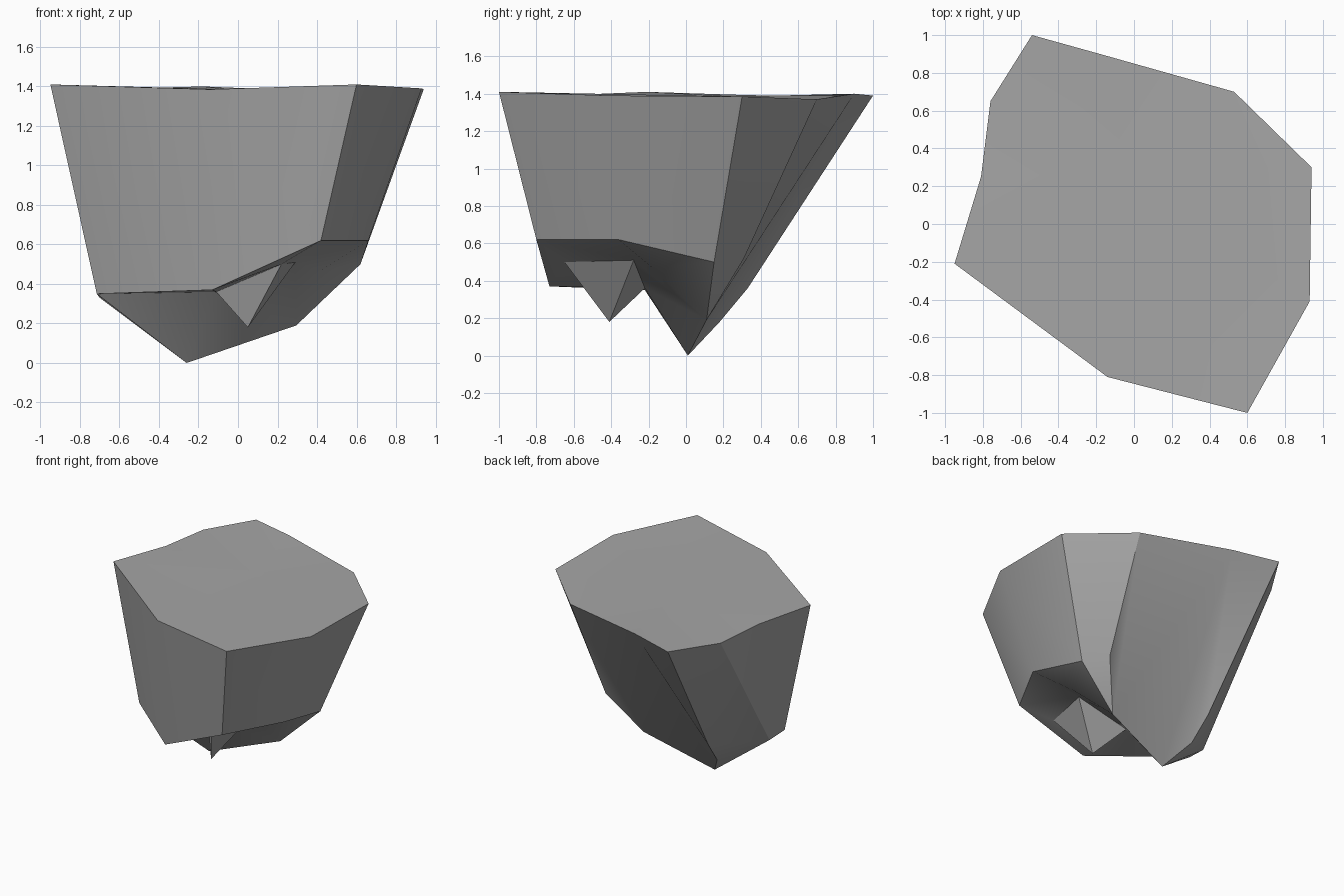
import bpy
import bmesh

default_cube = bpy.data.objects.get("Cube")
if default_cube:
    bpy.data.objects.remove(default_cube, do_unlink=True)

# One grey stone material
stone = bpy.data.materials.new("grey_stone")
stone.use_nodes = True
grey = (0.38, 0.38, 0.38, 1)
stone.diffuse_color = grey
stone.node_tree.nodes["Principled BSDF"].inputs["Base Color"].default_value = grey

# Flat top: the rim corners, going round from the front left, and the middle
corners = {
    "left_front": (0.93, -0.41, 1.39),
    "left_back": (0.94, 0.3, 1.385),
    "back_left": (0.53, 0.7, 1.37),
    "back_mid": (-0.18, 0.9, 1.4),
    "back_right": (-0.54, 1, 1.39),
    "right_back": (-0.76, 0.65, 1.385),
    "right_mid": (-0.81, 0.25, 1.395),
    "right_front": (-0.95, -0.21, 1.41),
    "front_mid": (-0.14, -0.81, 1.385),
    "front_left": (0.6, -1, 1.41),
}
rim = list(corners)
corners["middle"] = (-0.04, 0.27, 1.385)

# Lower ends of the cliffs
corners.update({
    "low_left_front": (0.66, -0.36, 0.62),
    "low_left_back": (0.62, 0.15, 0.5),
    "low_back_left": (0.49, 0.31, 0.52),
    "low_back_right": (-0.43, 0.33, 0.36),
    "low_right_mid": (-0.7, -0.05, 0.33),
    "low_right_front": (-0.715, -0.22, 0.35),
    "low_front_mid": (-0.13, -0.73, 0.37),
    "low_front_left": (0.42, -0.8, 0.62),
})

# Keel under the rock and the overhang in front of it
corners.update({
    "tip": (-0.26, 0.01, 0),
    "keel_left": (0.295, 0.11, 0.19),
    "keel_right": (-0.4, 0.18, 0.18),
    "notch": (0.42, -0.18, 0.47),
    "hang_front": (0.22, -0.65, 0.5),
    "hang_back": (0.29, -0.28, 0.51),
    "hang_right": (-0.11, -0.22, 0.36),
    "spike_tip": (0.05, -0.41, 0.18),
})


def fan(apex, path):
    """Triangles from one corner to each step of a path of corners."""
    return [[apex, a, b] for a, b in zip(path, path[1:])]


def build(name, faces):
    """Make a stone object from faces given as lists of corner names."""
    bm = bmesh.new()
    used = sorted({corner for face in faces for corner in face})
    verts = {corner: bm.verts.new(corners[corner]) for corner in used}
    for face in faces:
        bm.faces.new([verts[corner] for corner in face])
    bmesh.ops.recalc_face_normals(bm, faces=bm.faces[:])
    mesh = bpy.data.meshes.new(name)
    bm.to_mesh(mesh)
    bm.free()
    mesh.materials.append(stone)
    obj = bpy.data.objects.new(name, mesh)
    bpy.context.collection.objects.link(obj)
    bpy.ops.object.select_all(action="DESELECT")
    obj.select_set(True)
    bpy.context.view_layer.objects.active = obj
    bpy.ops.object.shade_smooth_by_angle()


# Top as a fan around its middle
faces = fan("middle", rim + rim[:1])

# Cliffs that drop straight to their own lower corners
for a, b in zip(rim, rim[1:] + rim[:1]):
    if "low_" + a in corners and "low_" + b in corners:
        if a != "back_right":
            faces.append([a, b, "low_" + b, "low_" + a])

# Left end of the keel, with the sloping back above it
faces += fan("keel_left", ["notch", "low_left_back", "low_back_left",
                           "back_left", "back_mid", "tip", "hang_right",
                           "hang_back", "notch"])

# Point of the keel
faces += fan("tip", ["back_mid", "keel_right", "low_right_mid",
                     "low_right_front", "hang_right"])

# Back right corner and right side
faces += fan("low_back_right", ["keel_right", "back_mid", "back_right",
                                "right_back", "low_right_mid", "keel_right"])
faces += fan("low_right_mid", ["right_back", "right_mid"])

# Underside of the front overhang
base = ["hang_front", "hang_back", "hang_right"]
faces += fan("hang_right", ["low_right_front", "low_front_mid", "hang_front"])
faces += fan("low_front_left", ["low_front_mid", "hang_front", "hang_back",
                                "low_left_front"])
faces += fan("notch", ["hang_back", "low_left_front", "low_left_back"])
faces.append(base)
build("rock_body", faces)

# Small spike hanging below the overhang
build("hanging_spike", fan("spike_tip", base + base[:1]) + [base])
